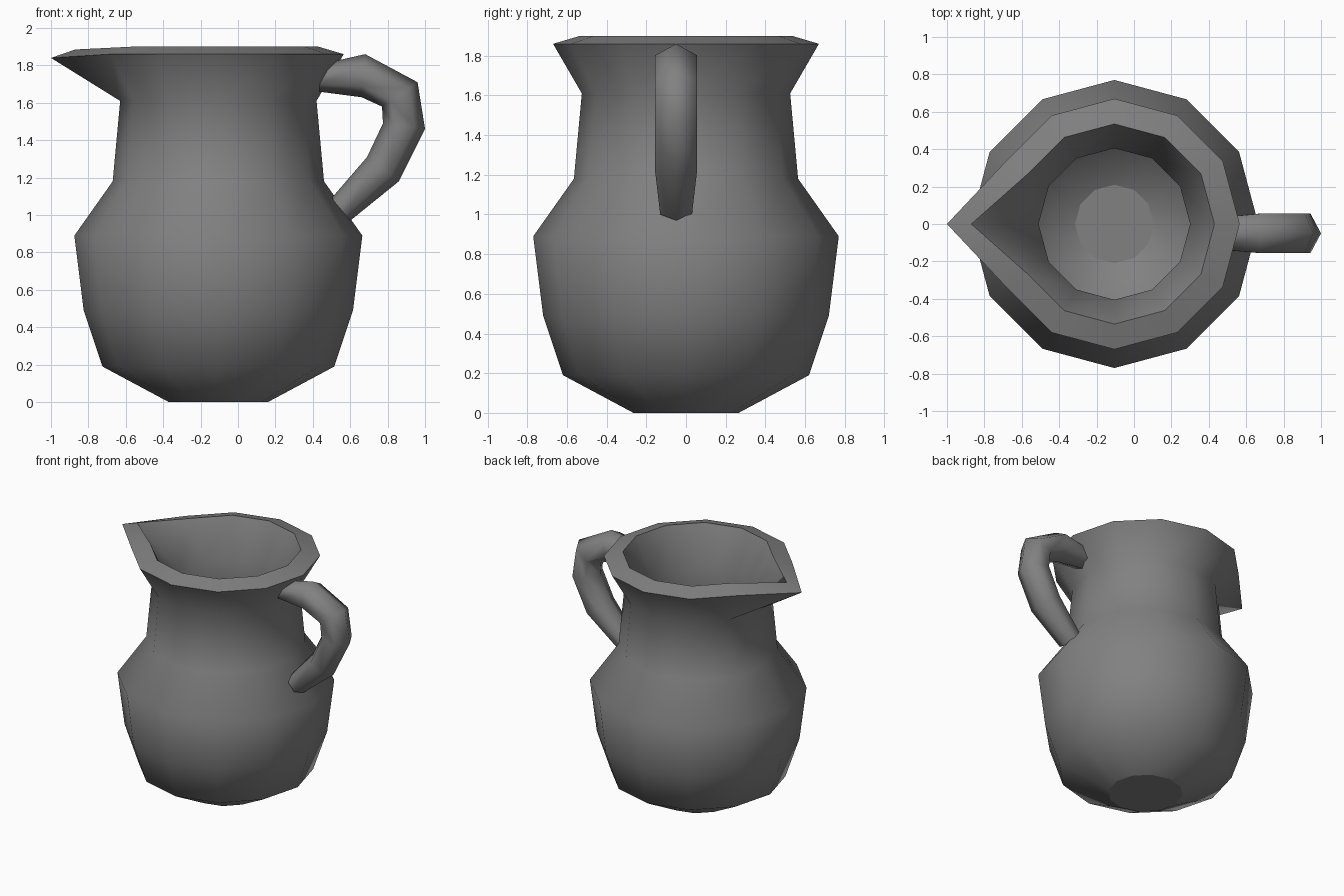
import bpy, bmesh, math
from mathutils import Vector

cube = bpy.data.objects.get("Cube")
if cube:
    bpy.data.objects.remove(cube, do_unlink=True)

GREY = (0.22, 0.22, 0.22, 1)
clay = bpy.data.materials.new("grey clay")
clay.use_nodes = True
clay.diffuse_color = GREY
clay.node_tree.nodes["Principled BSDF"].inputs["Base Color"].default_value = GREY


def loft(name, rings, sharp_rings):
    """Skin a list of point rings, cap both ends, and crease the given rings."""
    bm = bmesh.new()
    loops = [[bm.verts.new(p) for p in ring] for ring in rings]
    n = len(loops[0])
    for a, b in zip(loops, loops[1:]):
        for i in range(n):
            j = (i + 1) % n
            bm.faces.new((a[i], a[j], b[j], b[i]))
    bm.faces.new(loops[0][::-1])
    bm.faces.new(loops[-1])
    bmesh.ops.recalc_face_normals(bm, faces=bm.faces)
    for face in bm.faces:
        face.smooth = True
    for r in sharp_rings:
        loop = loops[r]
        for i in range(n):
            bm.edges.get((loop[i], loop[(i + 1) % n])).smooth = False
    mesh = bpy.data.meshes.new(name)
    bm.to_mesh(mesh)
    bm.free()
    mesh.materials.append(clay)
    obj = bpy.data.objects.new(name, mesh)
    bpy.context.collection.objects.link(obj)
    return obj


# Jug body: outer wall up to the rim, then the inner wall down to the floor
SIDES = 12
CENTRE_X = -0.105
outer = [(0.265, 0), (0.62, 0.19), (0.72, 0.49), (0.77, 0.89),
         (0.565, 1.18), (0.525, 1.61), (0.67, 1.86)]
inner = [(0.535, 1.9), (0.405, 1.61), (0.45, 1.13), (0.64, 0.87),
         (0.6, 0.52), (0.51, 0.28), (0.21, 0.12)]
rings = []
for radius, z in outer + inner:
    angles = [math.tau * i / SIDES for i in range(SIDES)]
    rings.append([Vector((CENTRE_X + radius * math.cos(a), radius * math.sin(a), z))
                  for a in angles])

# Pouring spout: pull one rim point outward on both sides of the lip
lip = len(outer) - 1
rings[lip][SIDES // 2] = Vector((-1.0, 0, 1.84))
rings[lip + 1][SIDES // 2] = Vector((-0.87, 0, 1.885))
loft("jug_body", rings, [0, lip, lip + 1, len(rings) - 1])

# Handle: six-sided tube given by its outer and inner edge, and half width
HANDLE_Y = -0.05
sections = [((0.46, 1.81), (0.43, 1.66), 0.085),
            ((0.68, 1.86), (0.66, 1.63), 0.105),
            ((0.96, 1.71), (0.77, 1.58), 0.105),
            ((1.0, 1.46), (0.775, 1.49), 0.105),
            ((0.86, 1.18), (0.69, 1.31), 0.105),
            ((0.6, 0.97), (0.5, 1.09), 0.08)]
tube = []
for (ox, oz), (ix, iz), width in sections:
    out, inn = Vector((ox, HANDLE_Y, oz)), Vector((ix, HANDLE_Y, iz))
    mid, arm = (out + inn) / 2, (out - inn) / 2
    side = Vector((0, width / math.sin(math.pi / 3), 0))
    tube.append([mid + arm * math.cos(k * math.pi / 3) + side * math.sin(k * math.pi / 3)
                 for k in range(6)])
loft("handle", tube, [0, len(tube) - 1])
